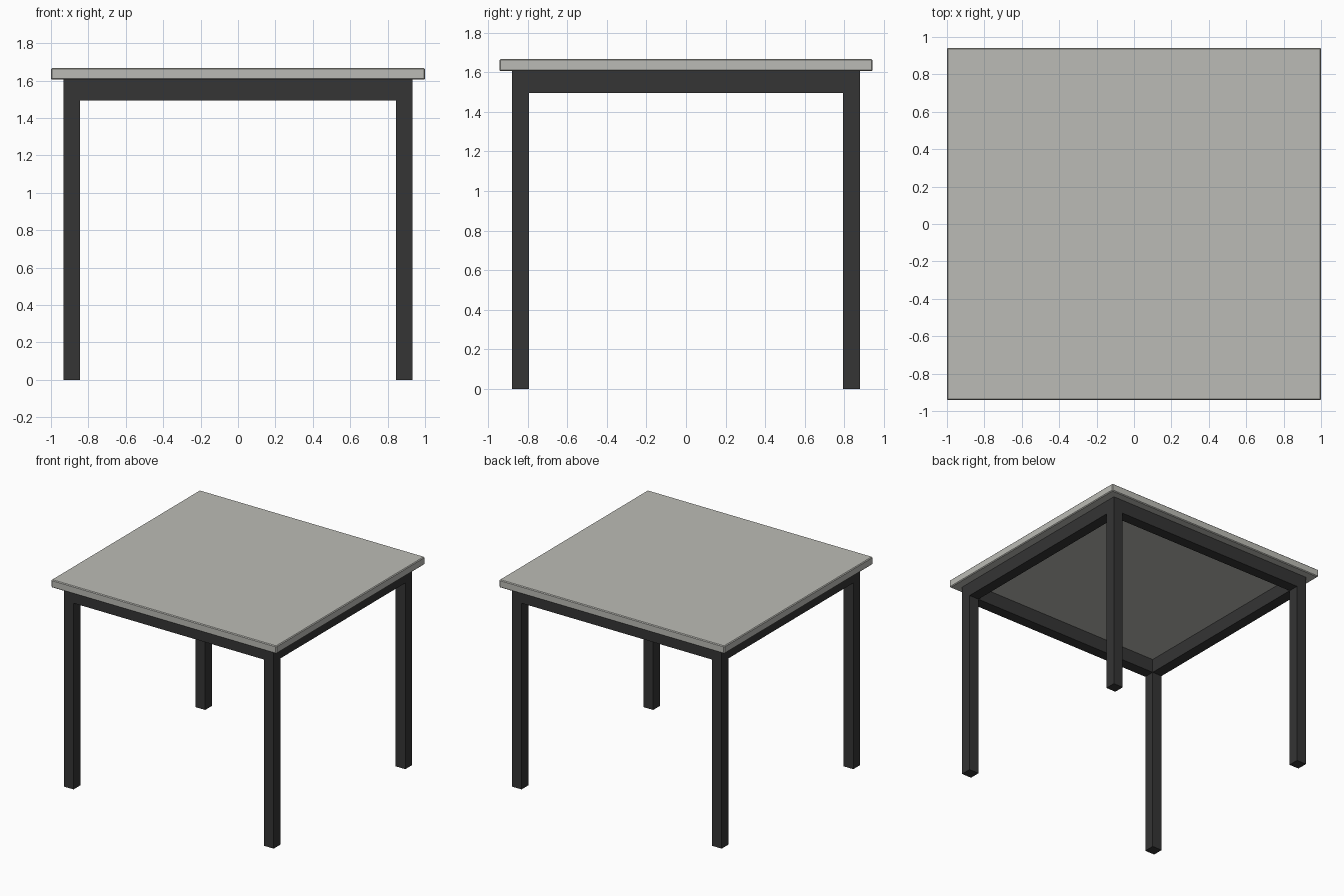
import bpy

if "Cube" in bpy.data.objects:
    bpy.data.objects.remove(bpy.data.objects["Cube"])


def material(name, color):
    mat = bpy.data.materials.new(name)
    mat.diffuse_color = (*color, 1.0)
    mat.use_nodes = True
    mat.node_tree.nodes["Principled BSDF"].inputs["Base Color"].default_value = mat.diffuse_color
    return mat


def box(name, low, high, mat):
    """Box spanning two opposite corners."""
    bpy.ops.mesh.primitive_cube_add(size=1, location=[(a + b) / 2 for a, b in zip(low, high)])
    obj = bpy.context.object
    obj.name = name
    obj.scale = [b - a for a, b in zip(low, high)]
    bpy.ops.object.transform_apply(location=False, rotation=False, scale=True)
    obj.data.materials.append(mat)
    return obj


top_grey = material("warm_grey", (0.50, 0.50, 0.465))
frame_dark = material("charcoal", (0.035, 0.035, 0.035))

TOP_X, TOP_Y = 1.0, 0.942          # tabletop half sizes
LEG_X, LEG_Y = 0.932, 0.878        # frame outer half sizes
LEG = 0.086                        # leg and rail thickness
RAIL_Z, TOP_Z, HEIGHT = 1.495, 1.605, 1.667

# Tabletop with finely chamfered edges
top = box("tabletop", (-TOP_X, -TOP_Y, TOP_Z), (TOP_X, TOP_Y, HEIGHT), top_grey)
bevel = top.modifiers.new("edge_chamfer", 'BEVEL')
bevel.width = 0.006
bevel.segments = 1

in_x, in_y = LEG_X - LEG, LEG_Y - LEG
for sx, side in ((-1, "left"), (1, "right")):
    xs = sorted((sx * in_x, sx * LEG_X))
    # Square corner legs
    for sy, end in ((-1, "front"), (1, "back")):
        ys = sorted((sy * in_y, sy * LEG_Y))
        box(f"{end}_{side}_leg", (xs[0], ys[0], 0), (xs[1], ys[1], TOP_Z), frame_dark)
    # Side rails between the legs
    box(f"{side}_rail", (xs[0], -in_y, RAIL_Z), (xs[1], in_y, TOP_Z), frame_dark)

# Front and back rails
for sy, end in ((-1, "front"), (1, "back")):
    ys = sorted((sy * in_y, sy * LEG_Y))
    box(f"{end}_rail", (-in_x, ys[0], RAIL_Z), (in_x, ys[1], TOP_Z), frame_dark)
